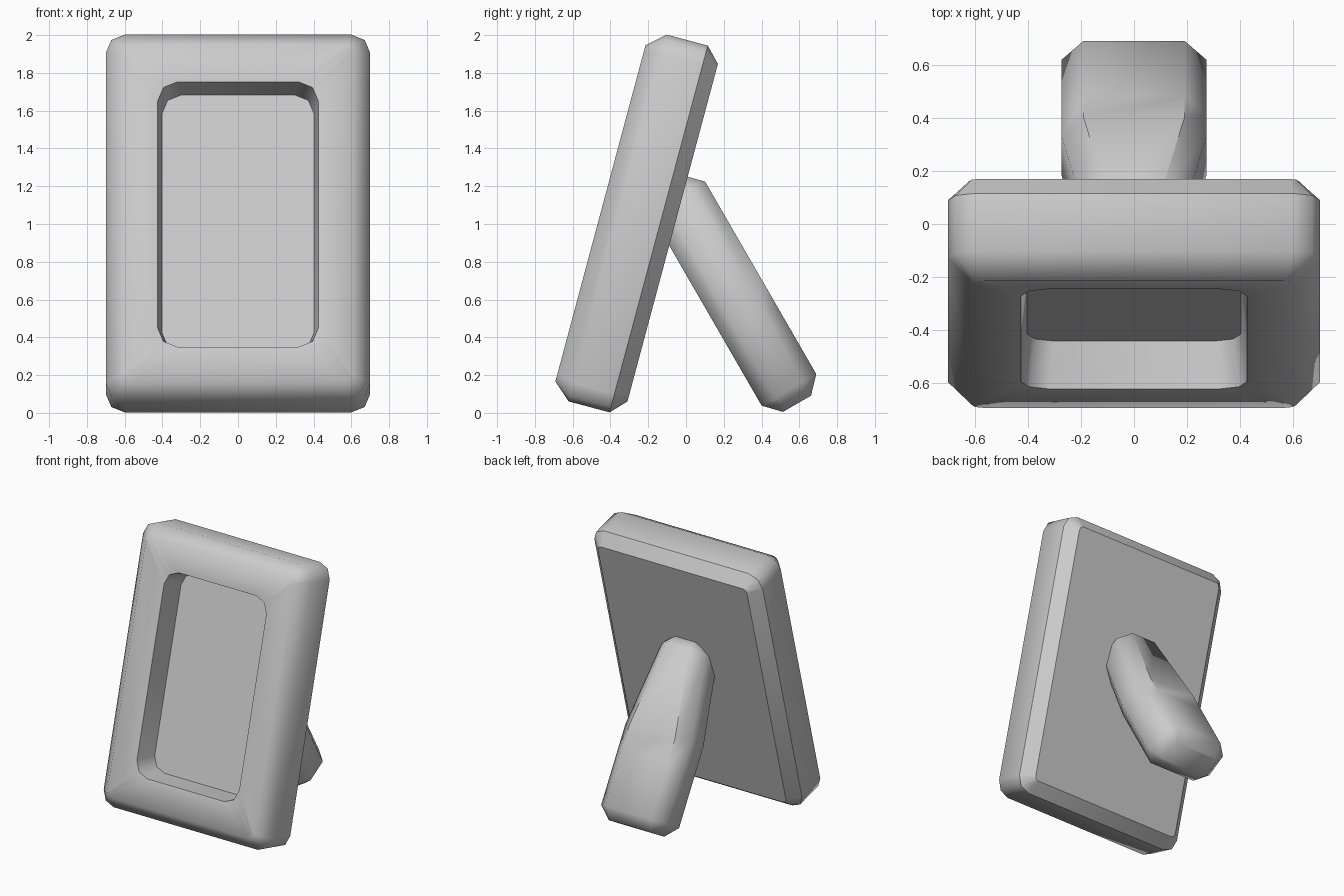
import bpy, bmesh
from math import sin, cos, pi, radians

cube = bpy.data.objects.get("Cube")
if cube:
    bpy.data.objects.remove(cube, do_unlink=True)

grey = bpy.data.materials.new("plain_grey")
grey.use_nodes = True
colour = (0.6, 0.6, 0.6, 1)
grey.diffuse_color = colour
bsdf = next(n for n in grey.node_tree.nodes if n.type == 'BSDF_PRINCIPLED')
bsdf.inputs["Base Color"].default_value = colour


def rounded_rect(hx, hy, r, segments):
    """Points of a rounded rectangle, counter-clockwise."""
    pts = []
    for q, (sx, sy) in enumerate([(1, 1), (-1, 1), (-1, -1), (1, -1)]):
        for i in range(segments + 1):
            a = (q + i / segments) * pi / 2
            pts.append((sx * (hx - r) + r * cos(a), sy * (hy - r) + r * sin(a)))
    return pts


def loft(name, rings, tilt, sharp_rings=(), sharp_rule=None):
    """Skin rings of (x, depth, height) points, cap the ends and lean the part."""
    c, s = cos(radians(tilt)), sin(radians(tilt))
    bm = bmesh.new()
    loops = [[bm.verts.new((x, n * c + v * s, v * c - n * s)) for x, n, v in ring]
             for ring in rings]
    count = len(loops[0])
    for a, b in zip(loops, loops[1:]):
        for i in range(count):
            j = (i + 1) % count
            bm.faces.new((a[i], a[j], b[j], b[i]))
    bm.faces.new(loops[0])
    bm.faces.new(loops[-1])
    bmesh.ops.recalc_face_normals(bm, faces=bm.faces)
    for f in bm.faces:
        f.smooth = True
    for k in sharp_rings:
        for i in range(count):
            bm.edges.get((loops[k][i], loops[k][(i + 1) % count])).smooth = False
    if sharp_rule:
        for k, i in sharp_rule:
            bm.edges.get((loops[k][i], loops[k + 1][i])).smooth = False
    mesh = bpy.data.meshes.new(name)
    bm.to_mesh(mesh)
    bm.free()
    mesh.materials.append(grey)
    ob = bpy.data.objects.new(name, mesh)
    bpy.context.collection.objects.link(ob)
    return ob


def frame_ring(hx, hy, r, depth):
    return [(x, depth, v + 0.903) for x, v in rounded_rect(hx, hy, r, 2)]


# Frame: flat back, back chamfer, outer wall, soft front, recess wall
loft("frame", [
    frame_ring(0.62, 0.925, 0.03, -0.315),
    frame_ring(0.70, 1.005, 0.10, -0.392),
    frame_ring(0.70, 1.005, 0.10, -0.616),
    frame_ring(0.61, 0.922, 0.04, -0.711),
    frame_ring(0.425, 0.727, 0.105, -0.69),
    frame_ring(0.402, 0.702, 0.10, -0.50),
], 15, sharp_rings=(0, 1, 4, 5))

# Recessed picture panel
loft("picture_panel", [
    frame_ring(0.402, 0.702, 0.10, -0.51),
    frame_ring(0.402, 0.702, 0.10, -0.48),
], 15, sharp_rings=(0, 1))


def leg_ring(hx, hn, r, v):
    return [(x, n + 0.533, v) for x, n in rounded_rect(hx, hn, r, 1)]


# Back stand leg: chamfered bar, narrowing towards the top
loft("stand_leg", [
    leg_ring(0.19, 0.086, 0.02, -0.252),
    leg_ring(0.273, 0.167, 0.083, -0.167),
    leg_ring(0.273, 0.167, 0.083, 0.25),
    leg_ring(0.273, 0.167, 0.083, 0.41),
    leg_ring(0.18, 0.167, 0.083, 1.01),
    leg_ring(0.10, 0.10, 0.02, 1.078),
], -30, sharp_rule=[(2, 1), (2, 2), (3, 1), (3, 2)])
